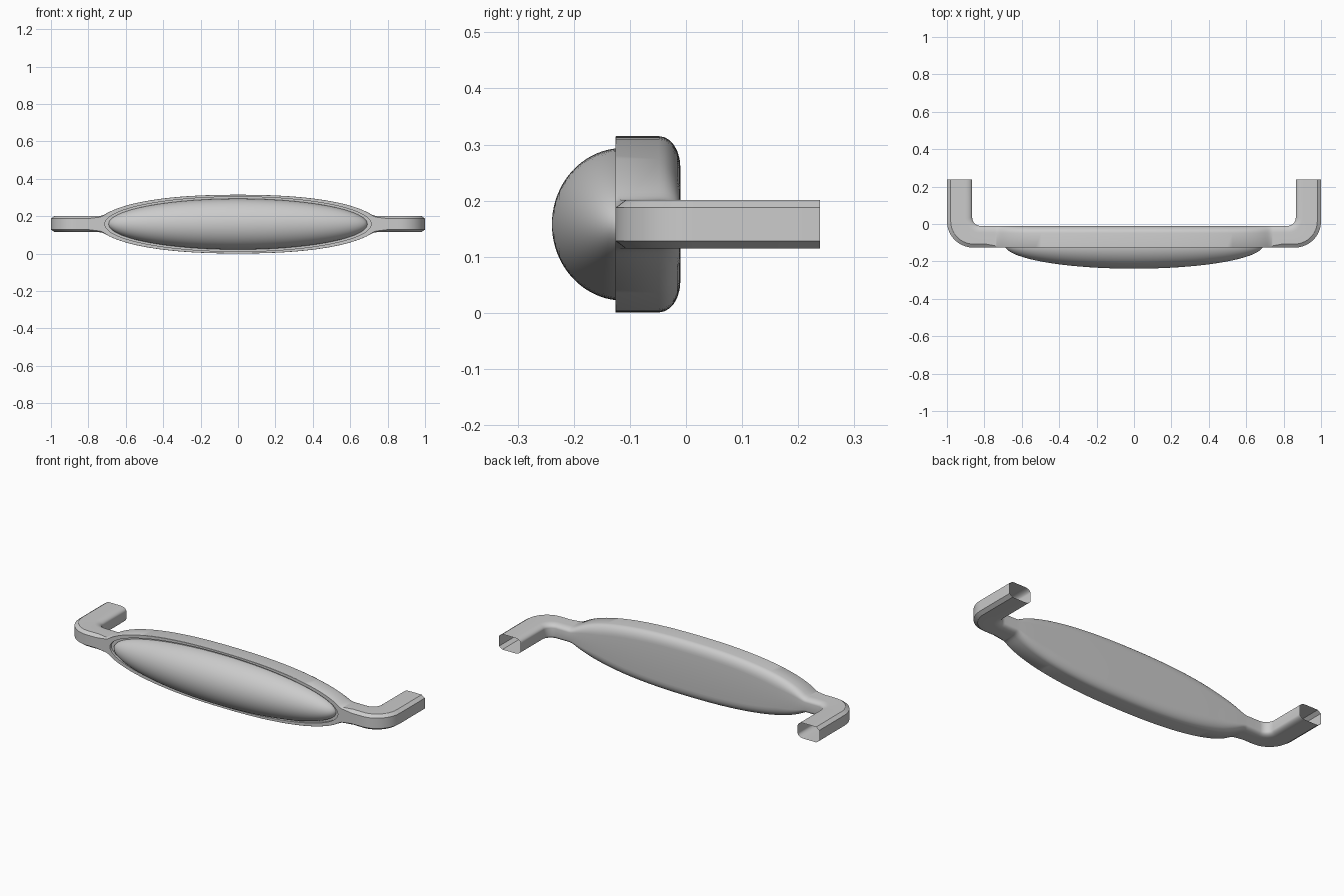
import bpy, bmesh
from math import sin, cos, pi
from mathutils import Vector, Matrix

if "Cube" in bpy.data.objects:
    bpy.data.objects.remove(bpy.data.objects["Cube"])

ZC = 0.158           # centre height
FRONT, BACK = -0.126, -0.01
ARM_H = 0.0435       # half height of the arms
END = 0.239


def link(bm, name):
    bmesh.ops.recalc_face_normals(bm, faces=bm.faces)
    me = bpy.data.meshes.new(name)
    bm.to_mesh(me)
    bm.free()
    ob = bpy.data.objects.new(name, me)
    bpy.context.collection.objects.link(ob)
    return ob


def smooth(ob, angle=0.6):
    bpy.ops.object.select_all(action='DESELECT')
    ob.select_set(True)
    bpy.context.view_layer.objects.active = ob
    bpy.ops.object.shade_smooth_by_angle(angle=angle)


def half_height(x):
    e = 0.157 * max(0, 1 - (x / 0.745) ** 2.3) ** 0.5
    return (e ** 6 + ARM_H ** 6) ** (1 / 6)


# Stations of the right half: outer point, inner point, half height, front chamfer
half = []
for i in range(29):
    x = 0.745 * sin(i / 28 * pi / 2)
    c = 0.02 * max(0, (x - 0.69) / 0.11)
    half.append(((x, FRONT), (x, BACK), half_height(x), c))
half.append(((0.80, FRONT), (0.785, BACK), ARM_H, 0.02))
for i in range(11):
    t = i / 10 * pi / 2
    half.append(((0.86 + 0.14 * sin(t), 0.014 - 0.14 * cos(t)),
                 (0.82 + 0.045 * sin(t), 0.035 - 0.045 * cos(t)), ARM_H, 0.02))
half.append(((1.0, END), (0.865, END), ARM_H, 0.02))
mirror = [((-o[0], o[1]), (-n[0], n[1]), h, c) for o, n, h, c in half[:0:-1]]


def section(o, n, h, c):
    """Flat front with small chamfer, rounded back edge."""
    o, n = Vector((*o, ZC)), Vector((*n, ZC))
    T = (n - o).length
    d = (n - o) / T
    r, rz = 0.038, min(0.055, 0.5 * h)
    c = max(c, 0.001)
    top = [(0, h - c * 0.7), (c, h)]
    for k in range(7):
        a = k / 6 * pi / 2
        top.append((T - r + r * sin(a), h - rz + rz * cos(a)))
    pts = top + [(u, -z) for u, z in reversed(top)]
    return [o + d * u + Vector((0, 0, z)) for u, z in pts]


# Bow handle: one sweep from leg to leg
bm = bmesh.new()
rings = [[bm.verts.new(p) for p in section(*s)] for s in mirror + half]
for a, b in zip(rings, rings[1:]):
    for i in range(len(a)):
        j = (i + 1) % len(a)
        bm.faces.new((a[i], a[j], b[j], b[i]))
bm.faces.new(rings[0])
bm.faces.new(rings[-1])
handle = link(bm, "handle_frame")

# Oval recess in the front of the plate
bm = bmesh.new()
bmesh.ops.create_cone(bm, cap_ends=True, segments=96, radius1=1, radius2=1, depth=0.1,
                      matrix=Matrix.Translation((0, -0.163, ZC)) @ Matrix.Diagonal((0.712, 1, 0.146, 1))
                      @ Matrix.Rotation(pi / 2, 4, 'X'))
cutter = link(bm, "recess_cutter")
mod = handle.modifiers.new("recess", 'BOOLEAN')
mod.operation, mod.solver, mod.object = 'DIFFERENCE', 'EXACT', cutter
bpy.context.view_layer.objects.active = handle
bpy.ops.object.modifier_apply(modifier=mod.name)
bpy.data.objects.remove(cutter)

# Open leg ends
bm = bmesh.new()
bm.from_mesh(handle.data)
caps = [f for f in bm.faces if all(v.co.y > END - 0.001 for v in f.verts)]
bmesh.ops.delete(bm, geom=caps, context='FACES')
bm.to_mesh(handle.data)
bm.free()
smooth(handle)

# Domed oval insert
bm = bmesh.new()
bmesh.ops.create_uvsphere(bm, u_segments=96, v_segments=40, radius=1,
                          matrix=Matrix.Rotation(pi / 2, 4, 'X'))
bmesh.ops.delete(bm, geom=[v for v in bm.verts if v.co.y > 0.001], context='VERTS')
bm.transform(Matrix.Translation((0, -0.112, ZC)) @ Matrix.Diagonal((0.692, 0.127, 0.136, 1)))
dome = link(bm, "dome_insert")
if sum(f.normal.y for f in dome.data.polygons) > 0:
    dome.data.flip_normals()
smooth(dome)
